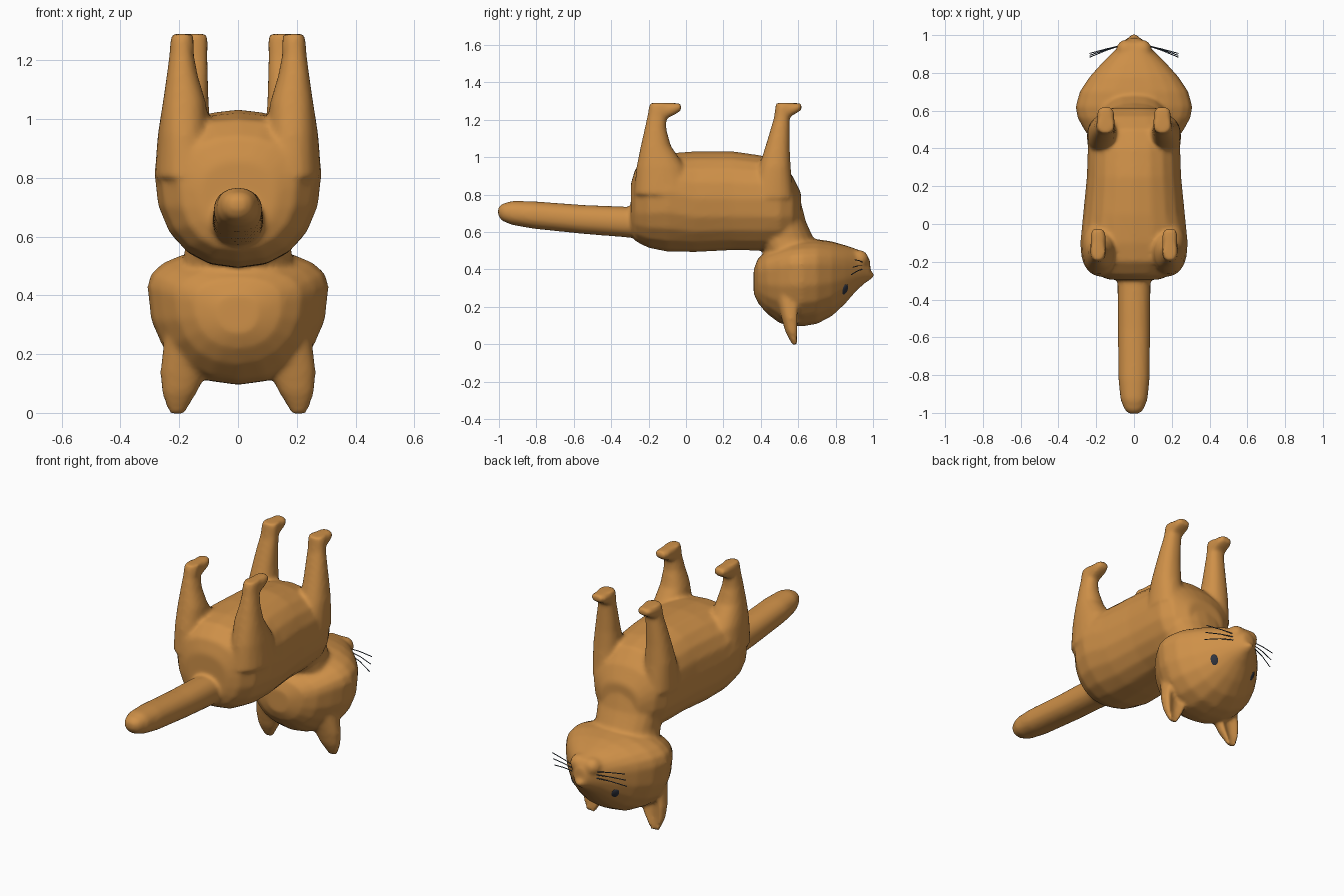
import bpy, bmesh, math
from mathutils import Vector, Matrix


def material(name, rgb):
    m = bpy.data.materials.new(name)
    m.diffuse_color = (*rgb, 1)
    return m


FUR = material("orange fur", (0.62, 0.28, 0.065))
EYE = material("dark eye", (0.03, 0.035, 0.05))
WHISKER = material("slate whisker", (0.05, 0.075, 0.11))


def loft(bm, axis, rings, side=1, dent=0.0, n=20, p=0.9):
    """Rings (t, low, widest, high, centre x, half width) stacked along y or z."""
    loops = []
    for t, lo, mid, hi, cx, w in rings:
        loop = []
        for i in range(n):
            a = 2 * math.pi * i / n
            c, s = math.cos(a), math.sin(a)
            x = cx + w * math.copysign(abs(c) ** p, c)
            v = mid + (hi - mid if s > 0 else mid - lo) * math.copysign(abs(s) ** p, s)
            if s > 0:
                v -= dent * (hi - lo) * s ** 4
            co = (side * x, t, v) if axis == "y" else (side * x, v, t)
            loop.append(bm.verts.new(co))
        loops.append(loop)
    faces = [bm.faces.new((a[i], a[(i + 1) % n], b[(i + 1) % n], b[i]))
             for a, b in zip(loops, loops[1:]) for i in range(n)]
    faces += [bm.faces.new(loops[0]), bm.faces.new(loops[-1])]
    bmesh.ops.recalc_face_normals(bm, faces=faces)


def ball(bm, loc, size):
    bmesh.ops.create_uvsphere(bm, u_segments=20, v_segments=12, radius=1,
                              matrix=Matrix.Translation(loc) @ Matrix.Diagonal((*size, 1)))


def finish(bm, name, mat):
    me = bpy.data.meshes.new(name)
    bm.to_mesh(me)
    bm.free()
    me.materials.append(mat)
    for f in me.polygons:
        f.use_smooth = True
    ob = bpy.data.objects.new(name, me)
    bpy.context.collection.objects.link(ob)
    return ob


bm = bmesh.new()
# torso, lying belly up
loft(bm, "y", [(-.295, .60, .75, .86, 0, .13), (-.27, .55, .78, .94, 0, .20),
               (-.20, .515, .80, 1.0, 0, .26), (-.10, .495, .82, 1.02, 0, .285),
               (.05, .493, .78, 1.032, 0, .27), (.25, .503, .78, 1.032, 0, .25),
               (.40, .50, .78, 1.01, 0, .245), (.50, .51, .77, .98, 0, .24),
               (.57, .54, .76, .90, 0, .20), (.615, .60, .71, .81, 0, .12)])
# neck
loft(bm, "z", [(.78, .32, .47, .61, 0, .21), (.66, .34, .50, .64, 0, .19),
               (.57, .38, .53, .68, 0, .18), (.42, .45, .58, .74, 0, .20)])
# head, crown down
loft(bm, "y", [(.362, .27, .35, .40, 0, .07), (.385, .22, .38, .46, 0, .15),
               (.43, .165, .40, .495, 0, .215), (.50, .112, .42, .525, 0, .265),
               (.56, .097, .43, .548, 0, .298), (.62, .095, .43, .56, 0, .31),
               (.70, .108, .43, .562, 0, .288), (.78, .15, .425, .55, 0, .235),
               (.85, .215, .42, .53, 0, .172), (.91, .285, .41, .51, 0, .112),
               (.955, .325, .41, .495, 0, .068), (.985, .345, .39, .45, 0, .036)])
# nose and muzzle
ball(bm, (0, .975, .37), (.032, .032, .024))
for s in (-1, 1):
    ball(bm, (s * .042, .925, .455), (.052, .052, .05))
# tail
loft(bm, "y", [(-1.005, .69, .71, .73, 0, .025), (-.985, .66, .71, .75, 0, .05),
               (-.93, .638, .70, .767, 0, .072), (-.82, .618, .69, .765, 0, .083),
               (-.55, .59, .665, .745, 0, .086), (-.30, .57, .65, .735, 0, .088),
               (-.20, .56, .65, .74, 0, .09)])
for s in (-1, 1):
    # hind leg and paw
    loft(bm, "z", [(.80, -.28, -.11, .06, .175, .11), (.95, -.265, -.13, -.005, .183, .09),
                   (1.06, -.242, -.16, -.08, .183, .073), (1.15, -.222, -.16, -.105, .19, .053),
                   (1.22, -.207, -.15, -.105, .192, .042), (1.29, -.195, -.14, -.09, .19, .038)], s)
    loft(bm, "y", [(-.18, 1.20, 1.25, 1.29, .19, .04), (-.11, 1.205, 1.25, 1.29, .19, .04),
                   (-.06, 1.228, 1.262, 1.29, .19, .041), (-.025, 1.25, 1.27, 1.287, .19, .03)], s, p=.7)
    # front leg and paw
    loft(bm, "z", [(.78, .34, .46, .575, .165, .085), (.95, .39, .48, .56, .168, .077),
                   (1.05, .422, .49, .555, .165, .066), (1.15, .452, .50, .555, .158, .056),
                   (1.21, .47, .51, .555, .153, .05), (1.29, .48, .52, .57, .15, .046)], s)
    loft(bm, "y", [(.49, 1.20, 1.25, 1.29, .15, .046), (.54, 1.21, 1.25, 1.29, .15, .048),
                   (.59, 1.235, 1.262, 1.29, .15, .046), (.617, 1.252, 1.27, 1.287, .15, .033)], s, p=.7)
    # ear with hollow front
    loft(bm, "z", [(.26, .48, .55, .64, .17, .08), (.14, .51, .56, .628, .186, .079),
                   (.07, .53, .57, .618, .199, .06), (.03, .55, .58, .61, .205, .042),
                   (-.006, .57, .585, .605, .207, .024)], s, dent=.42)
cat = finish(bm, "cat_body", FUR)
m = cat.modifiers.new("blend parts", "REMESH")
m.mode = "VOXEL"
m.voxel_size = 0.011
m.use_smooth_shade = True
m = cat.modifiers.new("soften", "SMOOTH")
m.factor = 0.5
m.iterations = 8

for s, side in ((-1, "left"), (1, "right")):
    # eye, flattened and turned to the face surface
    bm = bmesh.new()
    ball(bm, (0, 0, 0), (.027, .036, .014))
    eye = finish(bm, f"eye_{side}", EYE)
    normal = Vector((s * .62, .62, -.45))
    eye.matrix_world = Matrix.Translation((s * .132, .843, .293)) @ normal.to_track_quat("Z", "Y").to_matrix().to_4x4()
    # whiskers
    cu = bpy.data.curves.new(f"whiskers_{side}", "CURVE")
    cu.dimensions = "3D"
    cu.bevel_depth = 0.0025
    cu.bevel_resolution = 1
    cu.materials.append(WHISKER)
    for k in (-1, 0, 1):
        sp = cu.splines.new("POLY")
        sp.points.add(2)
        pts = [(.07, .945, .42 + k * .018), (.15, .922 + k * .004, .42 + k * .027),
               (.235, .893 + k * .01, .412 + k * .04)]
        for q, (x, y, z) in zip(sp.points, pts):
            q.co = (s * x, y, z, 1)
    bpy.context.collection.objects.link(bpy.data.objects.new(f"whiskers_{side}", cu))
